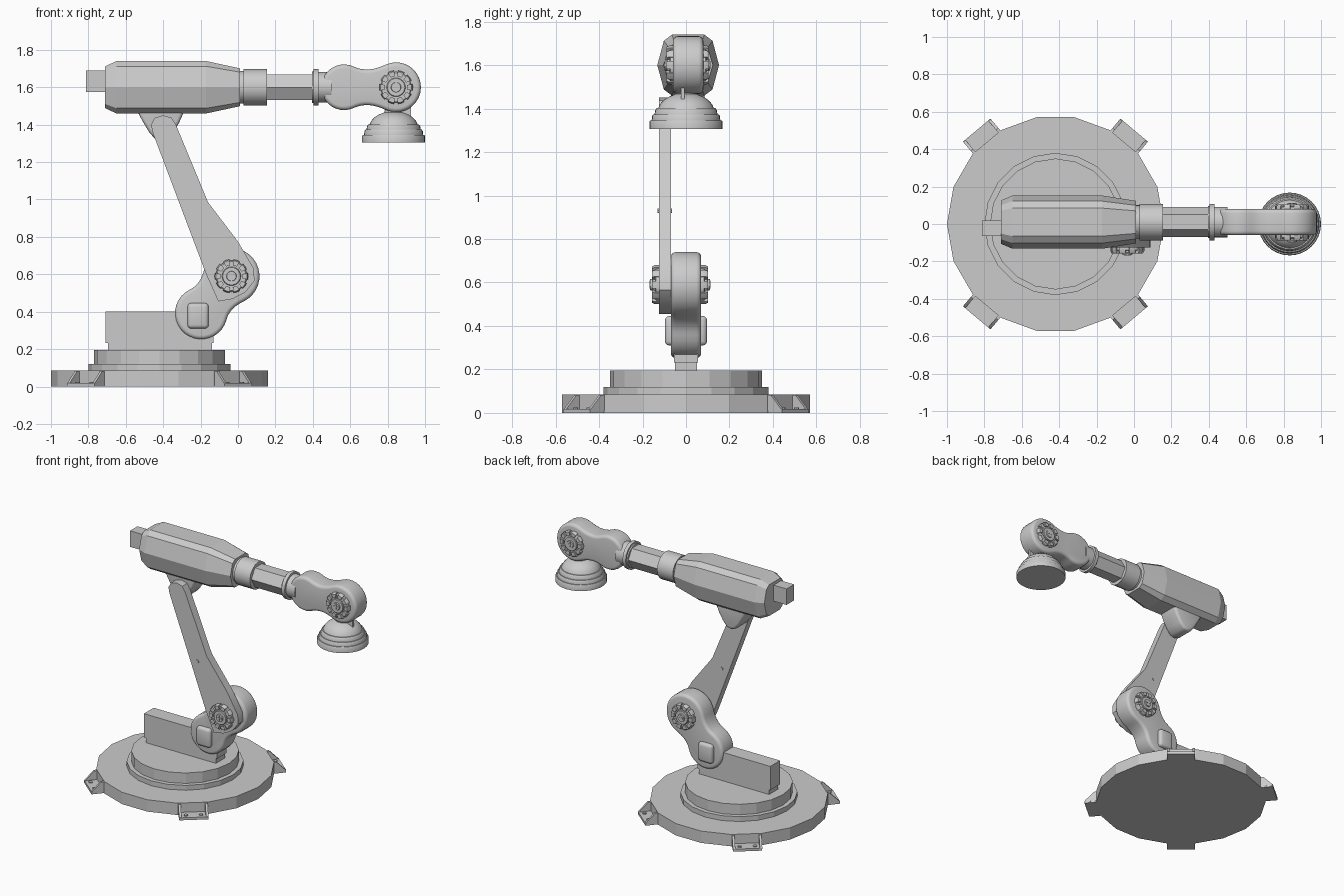
import bpy, bmesh
from math import sin, cos, pi, radians, atan2, hypot, tan
from mathutils import Vector

if "Cube" in bpy.data.objects:
    bpy.data.objects.remove(bpy.data.objects["Cube"])

TAU = 2 * pi


def loft(bm, rings):
    """Skin a list of equal-length point rings and cap both ends."""
    vs = [[bm.verts.new(p) for p in ring] for ring in rings]
    n = len(vs[0])
    for a, b in zip(vs, vs[1:]):
        for i in range(n):
            bm.faces.new((a[i], a[(i + 1) % n], b[(i + 1) % n], b[i]))
    bm.faces.new(vs[0])
    bm.faces.new(vs[-1])


def finish(name, bm, bevel=0, segs=3, angle=35):
    bmesh.ops.recalc_face_normals(bm, faces=bm.faces)
    if bevel:
        edges = [e for e in bm.edges if e.calc_face_angle(0) > radians(50)]
        bmesh.ops.bevel(bm, geom=edges, offset=bevel, segments=segs,
                        profile=0.5, affect='EDGES', clamp_overlap=True)
    me = bpy.data.meshes.new(name)
    bm.to_mesh(me)
    bm.free()
    ob = bpy.data.objects.new(name, me)
    bpy.context.collection.objects.link(ob)
    bpy.ops.object.select_all(action='DESELECT')
    ob.select_set(True)
    bpy.context.view_layer.objects.active = ob
    bpy.ops.object.shade_smooth_by_angle(angle=radians(angle))
    return ob


def turn_rings(c, axis, profile, n):
    """Rings of a turned shape; profile is (radius, height along axis)."""
    x, y, z = c
    out = []
    for r, h in profile:
        ring = []
        for i in range(n):
            u, v = r * cos(TAU * i / n), r * sin(TAU * i / n)
            ring.append({'x': (x + h, y + u, z + v),
                         'y': (x + u, y + h, z + v),
                         'z': (x + u, y + v, z + h)}[axis])
        out.append(ring)
    return out


def turned(name, c, axis, profile, n, angle=35):
    bm = bmesh.new()
    loft(bm, turn_rings(c, axis, profile, n))
    return finish(name, bm, angle=angle)


def prism(name, pts, y0, y1, bevel=0, segs=3):
    """Extrude an x-z outline along y."""
    bm = bmesh.new()
    loft(bm, [[(x, y, z) for x, z in pts] for y in (y0, y1)])
    return finish(name, bm, bevel, segs)


def box(name, x0, x1, y0, y1, z0, z1, bevel=0):
    return prism(name, [(x0, z0), (x1, z0), (x1, z1), (x0, z1)], y0, y1, bevel)


def lobed(c1, r1, c2, r2):
    """Outline of two round lobes joined by a soft waist."""
    a = atan2(c2[1] - c1[1], c2[0] - c1[0])
    length = hypot(c2[0] - c1[0], c2[1] - c1[1])
    k = radians(65)
    t0, t1 = r1 * cos(k), length - r2 * cos(k)
    h0, h1, d = r1 * sin(k), r2 * sin(k), t1 - t0
    m = d / tan(k)
    side = []
    for i in range(1, 8):
        u = i / 8
        h = (h0 * (2*u**3 - 3*u**2 + 1) - m * (u**3 - 2*u**2 + u)
             + h1 * (3*u**2 - 2*u**3) + m * (u**3 - u**2))
        side.append((t0 + d * u, h))
    pts = []
    for i in range(21):
        b = k + (TAU - 2 * k) * i / 20
        pts.append((r1 * cos(b), r1 * sin(b)))
    pts += [(t, -h) for t, h in side]
    k2 = pi - k
    for i in range(21):
        b = -k2 + 2 * k2 * i / 20
        pts.append((length + r2 * cos(b), r2 * sin(b)))
    pts += [(t, h) for t, h in reversed(side)]
    return [(c1[0] + p * cos(a) - q * sin(a), c1[1] + p * sin(a) + q * cos(a))
            for p, q in pts]


def hub(name, x, y, z, s, r=0.09, d=0.04):
    """Toothed joint cap facing along s * y."""
    bm = bmesh.new()
    for rad, h in ((0.93 * r, 0.45), (0.56 * r, 0.8), (0.3 * r, 1.0)):
        loft(bm, turn_rings((x, y, z), 'y',
             [(rad, -0.005 * s), (rad, s * d * (h - 0.12)), (rad * 0.93, s * d * h)], 24))
    for i in range(10):
        b, w = TAU * i / 10, 0.2
        rings = []
        for h, ro in ((0, r), (0.5, r), (0.8, r * 0.93)):
            rings.append([(x + q * cos(b + e), y + s * d * h, z + q * sin(b + e))
                          for q, e in ((r * 0.66, -w), (ro, -w), (ro, 0), (ro, w), (r * 0.66, w))])
        loft(bm, rings)
    # Raised cross on the centre cap
    for px, pz in ((0.2 * r, 0.04 * r), (0.04 * r, 0.2 * r)):
        loft(bm, [[(x + i * px, y + s * d * h, z + j * pz)
                   for i, j in ((-1, -1), (1, -1), (1, 1), (-1, 1))] for h in (0.9, 1.08)])
    finish(name, bm)


# Floor plate and turntable
BX = -0.42
turned("floor_plate", (BX, 0, 0), 'z', [(0.58, 0), (0.58, 0.085)], 18, 15)
turned("turntable_lower", (BX, 0, 0), 'z', [(0.38, 0.08), (0.38, 0.12)], 20, 15)
turned("turntable_upper", (BX, 0, 0), 'z', [(0.35, 0.115), (0.35, 0.195)], 20, 15)

# Anchor brackets: plate, two side gussets and two bolts each
for k, deg in enumerate((50, 130, 230, 310)):
    out = Vector((cos(radians(deg)), sin(radians(deg)), 0))
    tan_ = Vector((-out.y, out.x, 0))
    bm = bmesh.new()

    def P(r, t, z):
        return Vector((BX, 0, z)) + out * r + tan_ * t
    loft(bm, [[P(r, t, z) for r, z in ((0.53, 0), (0.655, 0), (0.655, 0.018), (0.53, 0.018))]
              for t in (-0.095, 0.095)])
    for s in (-1, 1):
        loft(bm, [[P(r, s * t, z) for r, z in ((0.54, 0.01), (0.655, 0.01), (0.65, 0.02),
                                               (0.59, 0.082), (0.54, 0.082))]
                  for t in (0.08, 0.096)])
        c = P(0.622, s * 0.05, 0.015)
        loft(bm, turn_rings(c, 'z', [(0.013, 0), (0.013, 0.01)], 10))
    finish(f"anchor_bracket_{k + 1}", bm)

# Turret block
box("turret_rail", -0.695, -0.14, -0.05, 0.05, 0.19, 0.24)
box("turret_block", -0.708, -0.13, -0.055, 0.055, 0.232, 0.402)

# Lower link with rounded pivot pad
ELBOW = (-0.035, 0.59)
prism("lower_link", lobed((-0.197, 0.392), 0.14, ELBOW, 0.15), -0.07, 0.07, 0.022, 4)
box("lower_pivot_pad", -0.27, -0.157, -0.097, 0.097, 0.31, 0.446, 0.02)

# Upper arm plate
arm = [(-0.105, 0.455), (-0.03, 0.468), (0.04, 0.505), (0.088, 0.565), (0.085, 0.63),
       (0.0, 0.775), (-0.16, 0.985), (-0.332, 1.40), (-0.355, 1.437), (-0.40, 1.45),
       (-0.445, 1.437), (-0.465, 1.40), (-0.455, 1.355), (-0.17, 0.60)]
prism("upper_arm", arm, -0.125, -0.068)
turned("arm_bolt", (-0.235, -0.097, 0.93), 'y', [(0.012, -0.033), (0.012, 0.033)], 10)
hub("elbow_hub_front", ELBOW[0], -0.125, ELBOW[1], -1)
hub("elbow_hub_back", ELBOW[0], 0.07, ELBOW[1], 1)

# Shoulder knuckle under the housing
prism("shoulder_knuckle", [(-0.54, 1.50), (-0.53, 1.455), (-0.505, 1.41), (-0.475, 1.36),
                           (-0.445, 1.325), (-0.41, 1.315), (-0.375, 1.325), (-0.345, 1.36),
                           (-0.315, 1.41), (-0.295, 1.455), (-0.285, 1.50)], -0.07, 0.085, 0.018)

# Faceted arm housing
AY, AZ = 0.01, 1.60
half = [(0.075, 0.14), (0.112, 0.112), (0.142, 0.0), (0.112, -0.112), (0.075, -0.14)]
section = half + [(-y, z) for y, z in reversed(half)]
bm = bmesh.new()
loft(bm, [[(x, AY + y * sy, AZ + z * sz) for y, z in section]
          for x, sy, sz in ((-0.71, 0.82, 0.80), (-0.65, 1, 1), (-0.17, 1, 1), (0.012, 0.80, 0.72))])
finish("arm_housing", bm, angle=5)
box("rear_stub", -0.812, -0.70, -0.065, 0.02, 1.575, 1.69)

# Collar, hexagonal shaft and flange
turned("forearm_collar", (0, AY, AZ), 'x', [(0.088, 0.0), (0.088, 0.03), (0.097, 0.03),
                                            (0.097, 0.155)], 16)
turned("forearm_shaft", (0, AY, AZ), 'x', [(0.08, 0.15), (0.08, 0.42)], 6)
turned("wrist_flange", (0, AY, AZ), 'x', [(0.085, 0.395), (0.085, 0.405), (0.097, 0.405),
                                          (0.097, 0.43), (0.082, 0.43), (0.082, 0.50)], 16)

# Wrist
prism("wrist", lobed((0.567, 1.60), 0.122, (0.845, 1.60), 0.133), -0.06, 0.08, 0.022, 4)
hub("wrist_hub_front", 0.845, -0.06, 1.60, -1, d=0.036)
hub("wrist_hub_back", 0.845, 0.08, 1.60, 1, d=0.03)

# Stepped tool cup hanging below the wrist
turned("tool_cup", (0.832, 0, 0), 'z',
       [(0.168, 1.305), (0.168, 1.34), (0.164, 1.346), (0.158, 1.346), (0.156, 1.366),
        (0.151, 1.373), (0.145, 1.373), (0.142, 1.392), (0.135, 1.402), (0.128, 1.402),
        (0.12, 1.42), (0.104, 1.438), (0.082, 1.453), (0.05, 1.466), (0.005, 1.472)], 32, 40)
turned("tool_neck", (0.832, 0, 0), 'z', [(0.05, 1.45), (0.045, 1.50)], 16)
box("tool_fin", 0.832, 0.925, -0.022, -0.008, 1.41, 1.52)
